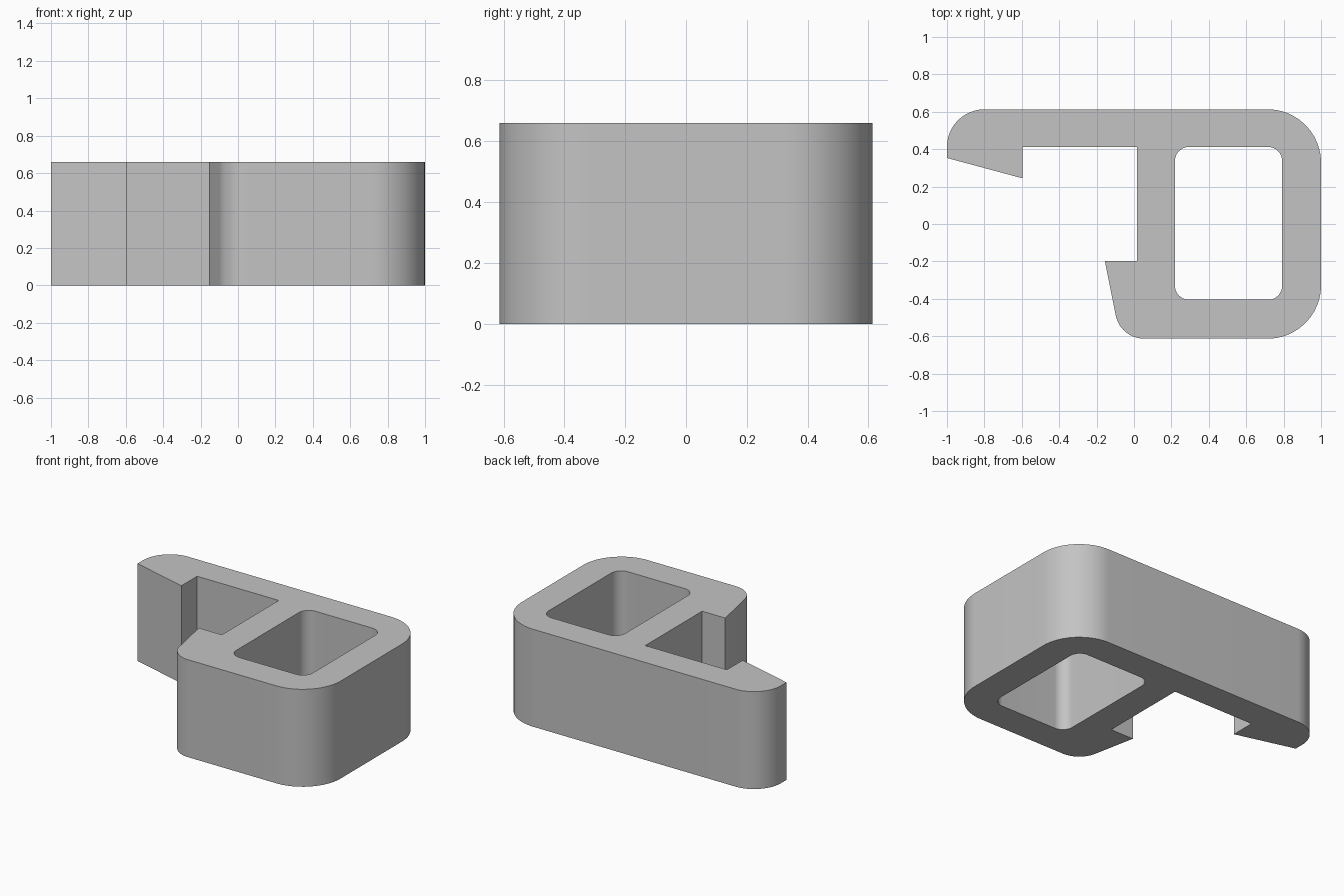
import bpy
import bmesh
from math import tan
from mathutils import Vector

HEIGHT = 0.66

cube = bpy.data.objects.get("Cube")
if cube:
    bpy.data.objects.remove(cube, do_unlink=True)


def rounded(corners, steps=14):
    """Turn (x, y, radius) corners into a closed outline with tangent arcs."""
    points = []
    for i, (x, y, r) in enumerate(corners):
        p = Vector((x, y))
        if r == 0:
            points.append(p)
            continue
        to_prev = (Vector(corners[i - 1][:2]) - p).normalized()
        to_next = (Vector(corners[(i + 1) % len(corners)][:2]) - p).normalized()
        half = to_prev.angle(to_next) / 2
        start = p + to_prev * r / tan(half)
        end = p + to_next * r / tan(half)
        bisector = (to_prev + to_next).normalized()
        centre = p + bisector * (start - p).length / bisector.dot(to_prev)
        for s in range(steps + 1):
            ray = (start - centre).lerp(end - centre, s / steps)
            points.append(centre + ray.normalized() * r)
    return points


# Outer profile: top arm with hooked tip, slot, lower lip and rounded body
outer = [
    (-1, 0.613, 0.2), (-1, 0.353, 0), (-0.595, 0.244, 0), (-0.595, 0.412, 0),
    (0.017, 0.412, 0), (0.017, -0.197, 0), (-0.156, -0.197, 0),
    (-0.073, -0.613, 0.155), (1, -0.613, 0.285), (1, 0.613, 0.285),
]
# Window through the body
window = [
    (0.219, -0.405, 0.075), (0.792, -0.405, 0.075),
    (0.792, 0.412, 0.075), (0.219, 0.412, 0.075),
]

# Fill between the two outlines, then extrude upward
bm = bmesh.new()
for outline in (rounded(outer), rounded(window)):
    verts = [bm.verts.new((p.x, p.y, 0)) for p in outline]
    for a, b in zip(verts, verts[1:] + verts[:1]):
        bm.edges.new((a, b))
bmesh.ops.triangle_fill(bm, edges=bm.edges[:], use_beauty=True, normal=(0, 0, 1))
result = bmesh.ops.extrude_face_region(bm, geom=bm.faces[:], use_keep_orig=True)
top = [g for g in result["geom"] if isinstance(g, bmesh.types.BMVert)]
bmesh.ops.translate(bm, verts=top, vec=(0, 0, HEIGHT))
bmesh.ops.recalc_face_normals(bm, faces=bm.faces[:])

mesh = bpy.data.meshes.new("clip_body")
bm.to_mesh(mesh)
bm.free()
clip = bpy.data.objects.new("clip_body", mesh)
bpy.context.collection.objects.link(clip)

# Plain grey material
grey = bpy.data.materials.new("plain_grey")
grey.use_nodes = True
colour = (0.55, 0.55, 0.55, 1)
grey.diffuse_color = colour
grey.node_tree.nodes["Principled BSDF"].inputs["Base Color"].default_value = colour
mesh.materials.append(grey)

# Smooth arcs, crisp rims
bpy.ops.object.select_all(action="DESELECT")
clip.select_set(True)
bpy.context.view_layer.objects.active = clip
bpy.ops.object.shade_smooth_by_angle(angle=0.5)
